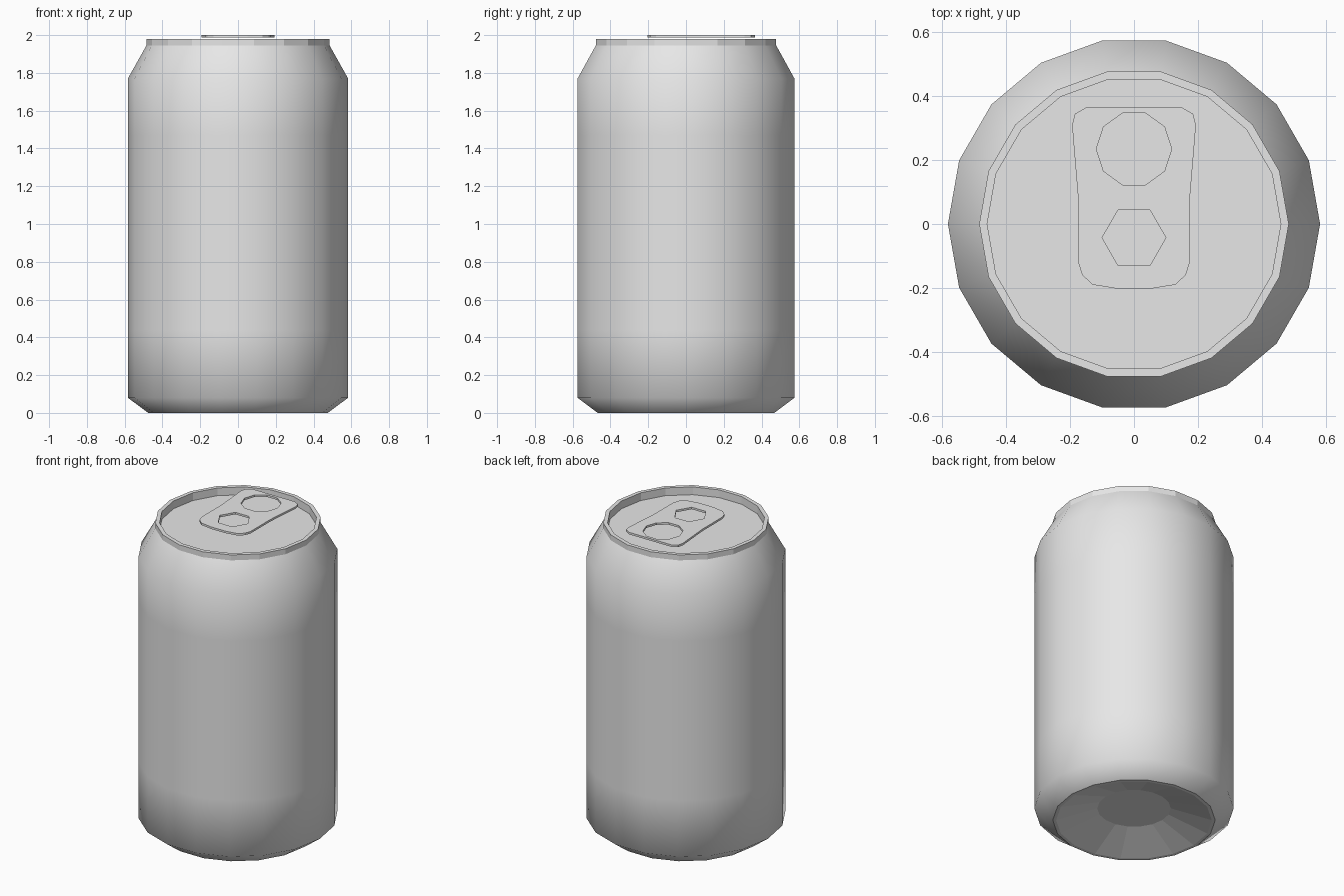
import bpy, bmesh
from math import cos, sin, tau

SIDES = 18
cube = bpy.data.objects.get("Cube")
if cube:
    bpy.data.objects.remove(cube, do_unlink=True)

# One bare metal colour
metal = bpy.data.materials.new("grey metal")
metal.use_nodes = True
metal.diffuse_color = (0.8, 0.8, 0.8, 1)
metal.node_tree.nodes["Principled BSDF"].inputs["Base Color"].default_value = (0.8, 0.8, 0.8, 1)


def polygon(radius, sides, cx=0, cy=0):
    return [(cx + radius * cos(tau * i / sides), cy + radius * sin(tau * i / sides))
            for i in range(sides)]


def lathe(name, profile, smooth=False, cap_end=False):
    """Join rings of (radius, height) into a turned shell."""
    bm = bmesh.new()
    rings = [[bm.verts.new((x, y, z)) for x, y in polygon(r, SIDES)] for r, z in profile]
    for low, high in zip(rings, rings[1:]):
        for i in range(SIDES):
            j = (i + 1) % SIDES
            bm.faces.new((low[i], low[j], high[j], high[i])).smooth = smooth
    if cap_end:
        bm.faces.new(rings[-1])
    mesh = bpy.data.meshes.new(name)
    bm.to_mesh(mesh)
    bm.free()
    mesh.materials.append(metal)
    obj = bpy.data.objects.new(name, mesh)
    bpy.context.collection.objects.link(obj)
    return obj


# Smooth wall with chamfered foot and sloping shoulder
lathe("can_body", [(0.475, 0), (0.583, 0.08), (0.583, 0.44), (0.583, 1.47),
                   (0.583, 1.77), (0.485, 1.945)], smooth=True)

# Faceted rim dropping to the sunken lid
lathe("rim_and_lid", [(0.485, 1.945), (0.485, 1.98), (0.46, 1.98), (0.46, 1.93)], cap_end=True)

# Hollow underside, turned from the centre disc outwards
base = lathe("hollow_base", [(0.475, 0), (0.455, 0), (0.215, 0.08)], cap_end=True)
base.data.flip_normals()

# Pull tab: half outline mirrored across x, with two holes
half = [(0.05, -0.203), (0.13, -0.19), (0.162, -0.16), (0.175, -0.12), (0.175, 0.08),
        (0.194, 0.31), (0.185, 0.345), (0.15, 0.365)]
outline = half + [(-x, y) for x, y in reversed(half)]
curve = bpy.data.curves.new("pull_tab", 'CURVE')
curve.dimensions = '2D'
curve.fill_mode = 'BOTH'
curve.extrude = 0.0065
for points in (outline, polygon(0.118, 10, 0, 0.235), polygon(0.1, 6, 0, -0.043)):
    spline = curve.splines.new('POLY')
    spline.points.add(len(points) - 1)
    for point, (x, y) in zip(spline.points, points):
        point.co = (x, y, 0, 1)
    spline.use_cyclic_u = True
curve.materials.append(metal)
tab = bpy.data.objects.new("pull_tab", curve)
tab.location.z = 2 - curve.extrude
bpy.context.collection.objects.link(tab)
bpy.ops.object.select_all(action='DESELECT')
tab.select_set(True)
bpy.context.view_layer.objects.active = tab
bpy.ops.object.convert(target='MESH')
bpy.ops.object.shade_flat()
